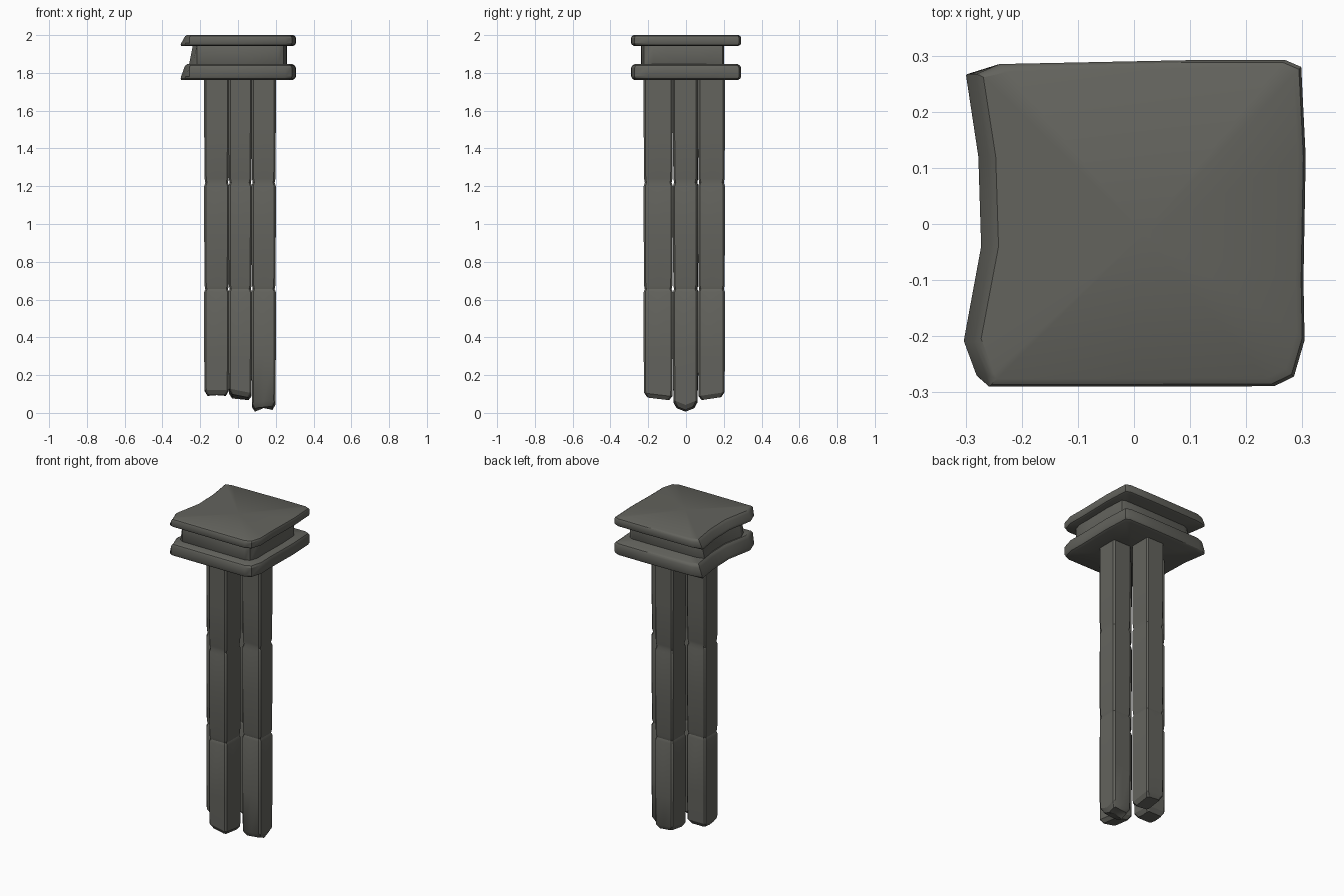
import bpy, math

if "Cube" in bpy.data.objects:
    bpy.data.objects.remove(bpy.data.objects["Cube"])

stone = bpy.data.materials.new("dark grey stone")
stone.diffuse_color = (0.125, 0.125, 0.11, 1)
stone.use_nodes = True
stone.node_tree.nodes["Principled BSDF"].inputs["Base Color"].default_value = stone.diffuse_color


def loft(name, rings):
    """Skin a stack of equal-length rings and close the ends with fans."""
    n = len(rings[0])
    verts = [v for r in rings for v in r]
    faces = []
    for k in range(len(rings) - 1):
        for i in range(n):
            j = (i + 1) % n
            faces.append((k * n + i, k * n + j, (k + 1) * n + j, (k + 1) * n + i))
    for ring, base, flip in ((rings[0], 0, True), (rings[-1], (len(rings) - 1) * n, False)):
        c = len(verts)
        verts.append(tuple(sum(v[a] for v in ring) / n for a in range(3)))
        for i in range(n):
            j = (i + 1) % n
            faces.append((base + j, base + i, c) if flip else (base + i, base + j, c))
    me = bpy.data.meshes.new(name)
    me.from_pydata(verts, [], faces)
    me.materials.append(stone)
    ob = bpy.data.objects.new(name, me)
    bpy.context.collection.objects.link(ob)
    bpy.ops.object.select_all(action='DESELECT')
    ob.select_set(True)
    bpy.context.view_layer.objects.active = ob
    bpy.ops.object.shade_smooth_by_angle(angle=math.radians(30))
    return ob


# Worn slab outline, counter-clockwise seen from above
OUTLINE = [(-0.258, -0.29), (0.0, -0.29), (0.25, -0.289), (0.285, -0.272), (0.304, -0.207),
           (0.302, -0.1), (0.306, 0.12), (0.298, 0.28), (0.27, 0.292), (0.1, 0.292),
           (-0.24, 0.285), (-0.304, 0.267), (-0.282, 0.12), (-0.277, -0.04),
           (-0.308, -0.21), (-0.285, -0.272)]


def slab(name, z0, z1, sx=1.0, sy=1.0, oy=0.0, bev=0.014, lean=0.03):
    h = z1 - z0

    def ring(z, inset):
        t = (z - z0) / h
        out = []
        for x, y in OUTLINE:
            left = x < -0.27
            px = x * sx + (lean * t if left else 0)
            py = y * sy + oy
            ins = inset * (0.4 if left else 1)
            px -= math.copysign(min(ins, abs(px)), px) if abs(x) > 0.2 else 0
            py -= math.copysign(ins, y) if abs(y) > 0.2 else 0
            out.append((px, py, z))
        return out
    loft(name, [ring(z0, bev), ring(z0 + bev * 0.4, bev * 0.3), ring(z0 + bev, 0),
                ring(z1 - bev, 0), ring(z1 - bev * 0.4, bev * 0.3), ring(z1, bev)])


# Capital: two slabs and the neck between them
slab("top_slab", 1.943, 2.0)
slab("capital_neck", 1.84, 1.95, 0.845, 0.755, -0.018, 0.004, 0.022)
slab("lower_slab", 1.762, 1.846, bev=0.018)


def square(hx, hy, c):
    """Chamfered square with a midpoint on each side."""
    return [(0, -hy), (hx - c, -hy), (hx, -hy + c), (hx, 0), (hx, hy - c), (hx - c, hy),
            (0, hy), (-hx + c, hy), (-hx, hy - c), (-hx, 0), (-hx, -hy + c), (-hx + c, -hy)]


def post(name, cx, cy, hx, hy, bottom):
    # Three stones per post, shallow grooves at the joints, broken lower end
    stack = [(0.0, 0.018), (0.025, 0.002), (0.3, 0.0),
             (0.64, 0.0), (0.655, 0.006), (0.675, 0.002), (0.95, 0.0),
             (1.2, 0.0), (1.22, 0.006), (1.24, 0.002), (1.5, 0.0), (1.79, 0.0)]
    rings = []
    for k, (z, ins) in enumerate(stack):
        ring = []
        for x, y in square(hx - ins, hy - ins, 0.009):
            ring.append((cx + x, cy + y, z + bottom(x, y) if k < 2 else z))
        rings.append(ring)
    loft(name, rings)


# Shaft: four square posts set in a cross around a hollow core
post("left_post", -0.113, 0.0, 0.066, 0.066, lambda x, y: 0.09 + 0.1 * abs(y))
post("right_post", 0.136, -0.003, 0.064, 0.066, lambda x, y: 0.004 + 0.1 * x + 0.4 * abs(y) + 0.007)
post("front_post", 0.012, -0.147, 0.062, 0.077, lambda x, y: 0.083 - 0.2 * x - 0.12 * y)
post("back_post", 0.012, 0.135, 0.062, 0.071, lambda x, y: 0.08 - 0.1 * x + 0.15 * y)
